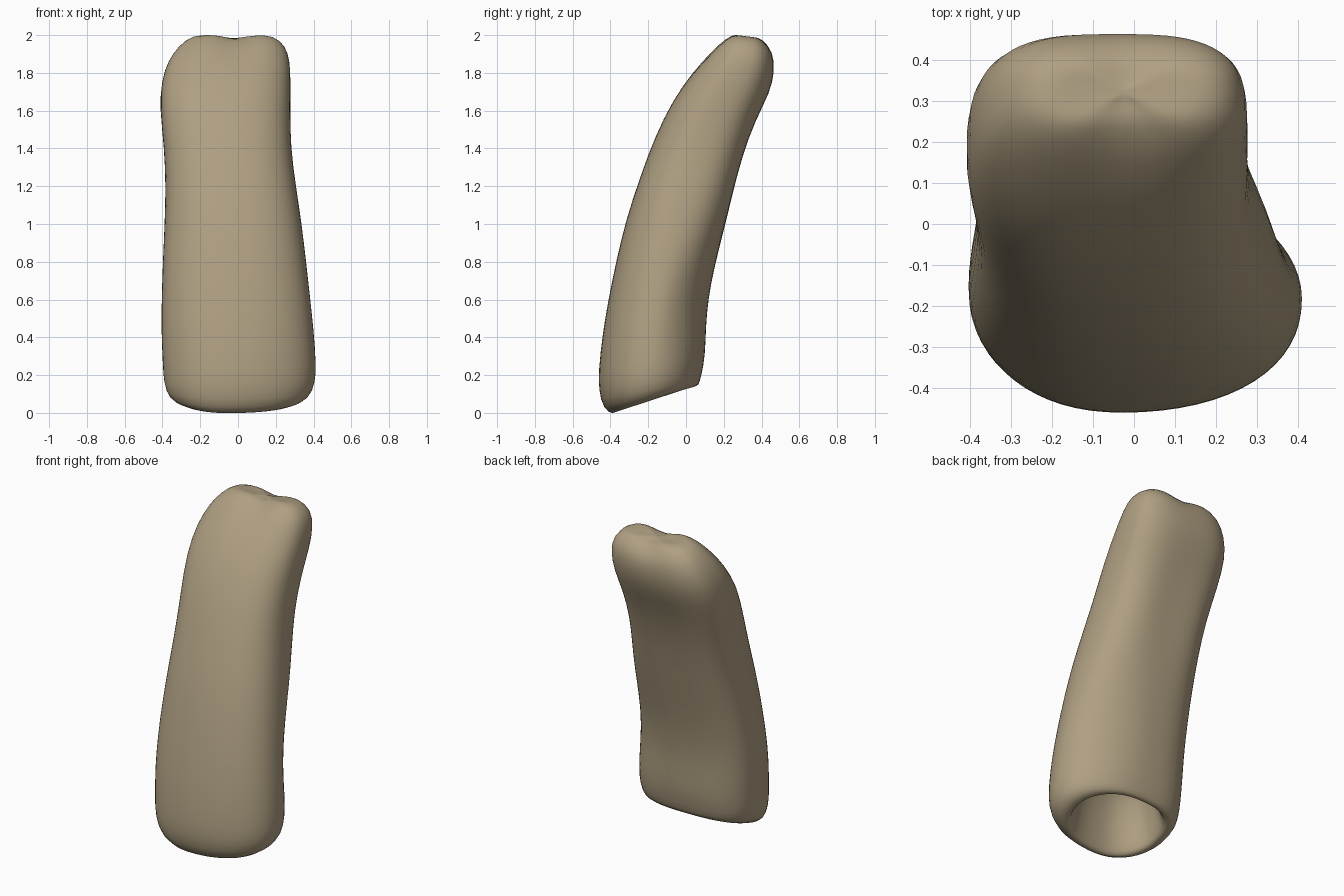
import bpy, bmesh, math
from mathutils import Vector

if "Cube" in bpy.data.objects:
    bpy.data.objects.remove(bpy.data.objects["Cube"])

SIDES = 32

# Bone colour
mat = bpy.data.materials.new("aged bone tan")
mat.diffuse_color = (0.43, 0.35, 0.225, 1)
mat.use_nodes = True
mat.node_tree.nodes["Principled BSDF"].inputs["Base Color"].default_value = mat.diffuse_color

# Slices along the bone: front y, front z, back y, back z, left x, right x
SLICES = [
    (-.385, -.01, .045, .14, -.31, .31),
    (-.440, .02, .07, .142, -.37, .38),
    (-.463, .12, .085, .20, -.395, .412),
    (-.465, .22, .105, .30, -.40, .416),
    (-.443, .42, .108, .45, -.408, .403),
    (-.412, .60, .120, .60, -.406, .385),
    (-.372, .80, .156, .78, -.400, .364),
    (-.317, 1.03, .210, .97, -.390, .339),
    (-.247, 1.24, .262, 1.15, -.384, .309),
    (-.167, 1.46, .314, 1.35, -.392, .28),
    (-.069, 1.66, .380, 1.55, -.416, .278),
    (.036, 1.81, .453, 1.70, -.408, .28),
    (.114, 1.90, .474, 1.82, -.372, .276),
    (.168, 1.96, .467, 1.92, -.317, .255),
    (.228, 2.008, .412, 1.985, -.245, .19),
]


def spow(v, n):
    return math.copysign(abs(v) ** (2 / n), v)


def ring(s):
    """Rounded slice: softer at the base, squarer at the tip, flatter behind."""
    front, back = Vector((0, s[0], s[1])), Vector((0, s[2], s[3]))
    cx, w = (s[4] + s[5]) / 2, (s[5] - s[4]) / 2
    up = max(0.0, min(1.0, (s[1] - 1.6) / 0.4))
    rise = max(0.0, min(1.0, (s[1] - 0.2) / 1.5))
    base = max(0.0, 1 - s[1] / 0.7)
    waist = math.exp(-((s[1] - 0.6) / 0.35) ** 2)
    pts = []
    for i in range(SIDES):
        a = 2 * math.pi * i / SIDES
        if math.sin(a) < 0:
            n = 2.15 + 0.4 * rise
        elif math.cos(a) > 0:
            n = 2.05 + 0.65 * rise - 0.4 * waist
        else:
            n = 2.7
        u, v = spow(math.cos(a), n), spow(math.sin(a), n)
        p = front.lerp(back, (v + 1) / 2)
        p.x = cx + w * u
        if v < 0:                               # front bulge sits a little left at the base
            p.x -= 0.05 * base * v * v * (1 - abs(u))
        else:                                   # shallow hollow along the back, below the lobes
            hollow = math.exp(-((s[1] - 1.4) / 0.35) ** 2)
            p.y -= 0.02 * math.exp(-(u / 0.5) ** 2) * v * (0.1 + hollow)
        notch = math.exp(-((p.x + 0.01) / 0.1) ** 2) * up ** 3
        p.z -= 0.034 * notch                    # dip between the two lobes
        if v < 0:
            p.y -= 0.015 * notch * v
        pts.append(p)
    return pts


def shrink(pts, scale, lift):
    c = sum(pts, Vector()) / len(pts)
    return [c + (p - c) * scale + Vector((0, 0, lift)) for p in pts]


# Finger bone: deep hollow socket, rim, shaft and two-lobed tip in one skin
loops = [ring(s) for s in SLICES]
rim, tip = loops[0], loops[-1]
socket = [shrink(rim, .3, .36), shrink(rim, .6, .31), shrink(rim, .78, .2),
          shrink(rim, .86, .08), shrink(rim, .92, .015)]
crown = [shrink(tip, .65, .0), shrink(tip, .3, -.005)]
loops = socket + loops + crown

bm = bmesh.new()
rows = [[bm.verts.new(p) for p in loop] for loop in loops]
for a, b in zip(rows, rows[1:]):
    for i in range(SIDES):
        j = (i + 1) % SIDES
        bm.faces.new((a[i], a[j], b[j], b[i]))
for row in (rows[0], rows[-1]):
    hub = bm.verts.new(sum((v.co for v in row), Vector()) / SIDES)
    for i in range(SIDES):
        bm.faces.new((row[i], row[(i + 1) % SIDES], hub))
bmesh.ops.recalc_face_normals(bm, faces=bm.faces)
for f in bm.faces:
    f.smooth = True

mesh = bpy.data.meshes.new("finger_bone")
bm.to_mesh(mesh)
bm.free()
mesh.materials.append(mat)
bone = bpy.data.objects.new("finger_bone", mesh)
bpy.context.collection.objects.link(bone)
smooth = bone.modifiers.new("smooth", 'SUBSURF')
smooth.levels = smooth.render_levels = 1
